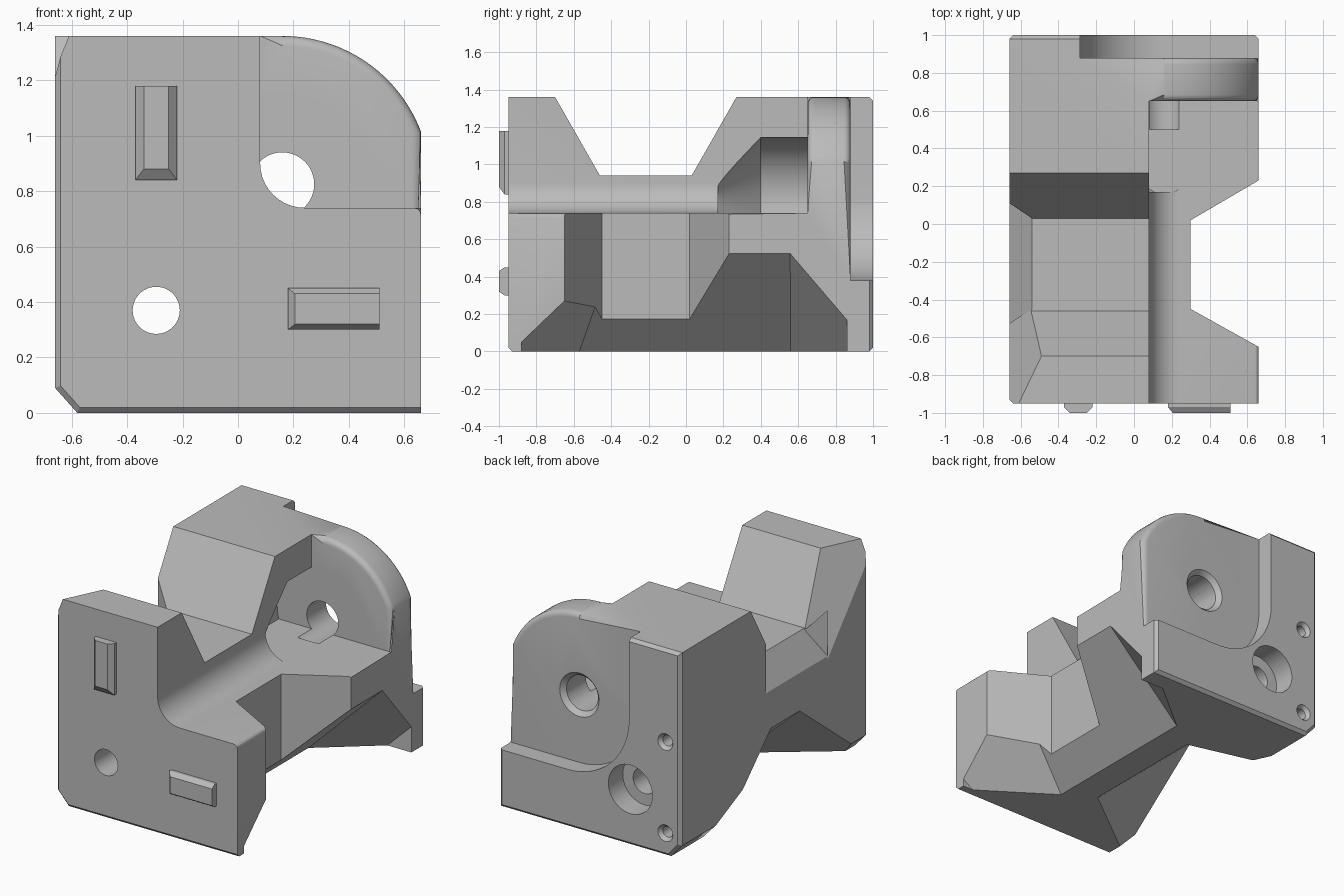
import bpy, bmesh, math
from mathutils import Vector, Matrix

cube = bpy.data.objects.get("Cube")
if cube:
    bpy.data.objects.remove(cube)

grey = bpy.data.materials.new("machined_grey")
grey.use_nodes = True
grey.diffuse_color = (0.5, 0.5, 0.5, 1)
grey.node_tree.nodes["Principled BSDF"].inputs["Base Color"].default_value = grey.diffuse_color

PLACE = {"x": lambda u, v, t: (t, u, v),
         "y": lambda u, v, t: (u, t, v),
         "z": lambda u, v, t: (u, v, t)}


def finish(bm, name):
    bmesh.ops.recalc_face_normals(bm, faces=bm.faces)
    mesh = bpy.data.meshes.new(name)
    bm.to_mesh(mesh)
    bm.free()
    mesh.materials.append(grey)
    obj = bpy.data.objects.new(name, mesh)
    bpy.context.collection.objects.link(obj)
    return obj


def prism(name, points, axis, lo, hi):
    bm = bmesh.new()
    rings = [[bm.verts.new(PLACE[axis](u, v, t)) for u, v in points] for t in (lo, hi)]
    for ring in rings:
        bm.faces.new(ring)
    for i in range(len(points)):
        j = (i + 1) % len(points)
        bm.faces.new((rings[0][i], rings[0][j], rings[1][j], rings[1][i]))
    return finish(bm, name)


def clip(bm, planes):
    # keep the part behind every plane and close the section
    for co, normal in planes:
        cut = bmesh.ops.bisect_plane(bm, geom=bm.verts[:] + bm.edges[:] + bm.faces[:],
                                     plane_co=co, plane_no=normal, clear_outer=True)
        edges = [e for e in cut["geom_cut"] if isinstance(e, bmesh.types.BMEdge) and e.is_boundary]
        if edges:
            bmesh.ops.edgenet_fill(bm, edges=edges)


def wedge(name, *planes):
    bm = bmesh.new()
    bmesh.ops.create_cube(bm, size=4)
    clip(bm, planes)
    return finish(bm, name)


def below(point, sx, sy):
    return point, Vector((-sx, -sy, 1))


def above(point, sx, sy):
    return point, Vector((sx, sy, -1))


def bore(name, x, z, r0, r1, y0, y1, floor=None):
    bm = bmesh.new()
    bmesh.ops.create_cone(bm, cap_ends=True, segments=48, radius1=r0, radius2=r1, depth=y1 - y0,
                          matrix=Matrix.Translation((x, (y0 + y1) / 2, z)) @ Matrix.Rotation(-math.pi / 2, 4, "X"))
    if floor is not None:
        clip(bm, [((0, 0, floor), (0, 0, -1))])
    return finish(bm, name)


def arc(cx, cz, r, a0, a1, n=16):
    steps = [math.radians(a0 + (a1 - a0) * i / n) for i in range(n + 1)]
    return [(cx + r * math.cos(a), cz + r * math.sin(a)) for a in steps]


def cut(target, *tools):
    for tool in tools:
        mod = target.modifiers.new("cut", "BOOLEAN")
        mod.operation, mod.solver, mod.object = "DIFFERENCE", "EXACT", tool
        bpy.context.view_layer.objects.active = target
        bpy.ops.object.modifier_apply(modifier=mod.name)
        bpy.data.objects.remove(tool)


def bevel_edges(obj, rule, offset, segments):
    bm = bmesh.new()
    bm.from_mesh(obj.data)
    edges = [e for e in bm.edges if rule(e.verts[0].co, e.verts[1].co)]
    bmesh.ops.bevel(bm, geom=edges, offset=offset, segments=segments, profile=0.5, affect="EDGES")
    bm.to_mesh(obj.data)
    bm.free()


# main block with rounded upper corner and chamfered lower edge
CX, CZ, R = 0.16, 0.825, 0.535
end = math.degrees(math.acos((0.66 - CX) / R))
outline = [(-0.66, 0.09), (-0.58, 0), (0.66, 0)] + arc(CX, CZ, R, end, 90, 24) + [(-0.66, 1.36)]
block = prism("bracket_body", outline, "y", -0.95, 1)


def cap_edge(a, b):
    mid = (a + b) / 2
    back = min(a.y, b.y) > 0.99
    front = max(a.y, b.y) < -0.94 and (mid.z < 0.05 or mid.x < -0.6)
    return back or front


bevel_edges(block, cap_edge, 0.02, 1)

# long side channel and the recess behind the flange
channel = [(2, 0.74)] + arc(0.24, 0.9, 0.16, 270, 180, 10) + [(0.08, 2), (2, 2)]
recess = [(2, 0.38)] + arc(CX, CZ, 0.445, 270, 180, 20) + [(CX - 0.445, 2), (2, 2)]
cut(block, prism("channel", channel, "y", -2, 0.65), prism("recess", recess, "y", 0.88, 2))


def flange_edge(a, b):
    for y in (0.65, 0.88):
        if abs(a.y - y) < 0.002 and abs(b.y - y) < 0.002:
            return all(abs(math.hypot(p.x - CX, p.z - CZ) - R) < 0.004 and p.x > CX - 0.01
                       or p.x > 0.655 for p in (a, b))
    return False


bevel_edges(block, flange_edge, 0.035, 4)
bevel_edges(block, lambda a, b: all(p.x > 0.655 and abs(p.z - 0.74) < 0.002 and p.y < 0.66
                                    for p in (a, b)), 0.025, 3)

# saddle across the top and waist in the side
cut(block,
    prism("saddle", [(-0.46, 0.94), (0.03, 0.94), (0.384, 1.56), (-0.814, 1.56)], "x", -2, 2),
    prism("waist", [(0.3, -0.45), (0.3, 0.02), (1, 0.43), (1, -0.84)], "z", -1, 2))

# faceted relief on the upper outer edge
rear_wall = ((-0.54, 0.03, 0), Vector((0.08, 0.12, 0)))
front_wall = ((-0.54, -0.45, 0), Vector((0.08, -0.12, 0)))


def flip(plane):
    return plane[0], -plane[1]


cut(block,
    wedge("relief_rear", ((-0.54, 0.03, 0.94), Vector((0.218, 0.08, -0.146))), flip(rear_wall),
          ((-0.54, 0.80, 1.36), Vector((0.083, 1, -0.3)))),
    wedge("relief_middle", above((-0.54, 0, 0.94), 1.5, 0), rear_wall, front_wall,
          ((-0.3, 0, 0), (1, 0, 0))),
    wedge("relief_front", ((-0.54, -0.45, 0.94), Vector((0.105, -0.0504, -0.0425))), flip(front_wall)))

# faceted reliefs below, one on each side
rim = ((0, 0.86, 0), (0, 1, 0))
cut(block,
    wedge("under_right", below((0.12, 0, 0), 0.97, 0), below((0.66, -0.88, 0.05), 0.644, 0.96),
          below((0.66, 0.56, 0.52), 0.963, -1.17), rim, ((0, -0.88, 0), (0, -1, 0))),
    wedge("under_left", below((-0.08, 0, 0), -0.88, 0), below((-0.66, -0.8, 0.07), -0.595, 0.786),
          below((-0.66, 0.35, 0.22), -0.26, -1), rim),
    wedge("under_left_rear", below((-0.66, 0.35, 0.22), -1, -0.465), rim,
          ((0, 0.2, 0), (0, -1, 0))))

# flange pocket and bores
cut(block,
    bore("pocket_taper", CX, CZ, 0.1, 0.33, 0.17, 0.4, 0.74),
    bore("pocket", CX, CZ, 0.33, 0.33, 0.399, 0.65, 0.74),
    bore("flange_bore", CX, CZ, 0.115, 0.115, 0.5, 1.2),
    bore("flange_bore_lip", CX, CZ, 0.11, 0.145, 0.845, 0.882),
    bore("long_bore", -0.295, 0.37, 0.085, 0.085, -1.2, 1.2),
    bore("counterbore", -0.295, 0.37, 0.16, 0.16, 0.85, 1.2))
for z in (0.15, 0.75):
    cut(block, bore("pin_hole", -0.55, z, 0.035, 0.035, 0.88, 1.2),
        bore("pin_lip", -0.55, z, 0.03, 0.055, 0.97, 1.001))


# raised locating keys on the front face
def key(name, base, top):
    bm = bmesh.new()
    for (x0, x1, z0, z1), y in ((base, -0.94), (base, -0.97), (top, -1)):
        for x, z in ((x0, z0), (x1, z0), (x1, z1), (x0, z1)):
            bm.verts.new((x, y, z))
    bmesh.ops.convex_hull(bm, input=bm.verts[:])
    bmesh.ops.dissolve_limit(bm, angle_limit=0.01, verts=bm.verts[:], edges=bm.edges[:])
    return finish(bm, name)


key("upright_key", (-0.37, -0.22, 0.84, 1.18), (-0.34, -0.25, 0.88, 1.18))
key("level_key", (0.18, 0.51, 0.30, 0.45), (0.205, 0.51, 0.32, 0.43))

bpy.ops.object.select_all(action="DESELECT")
block.select_set(True)
bpy.context.view_layer.objects.active = block
bpy.ops.object.shade_smooth_by_angle(angle=math.radians(25))
